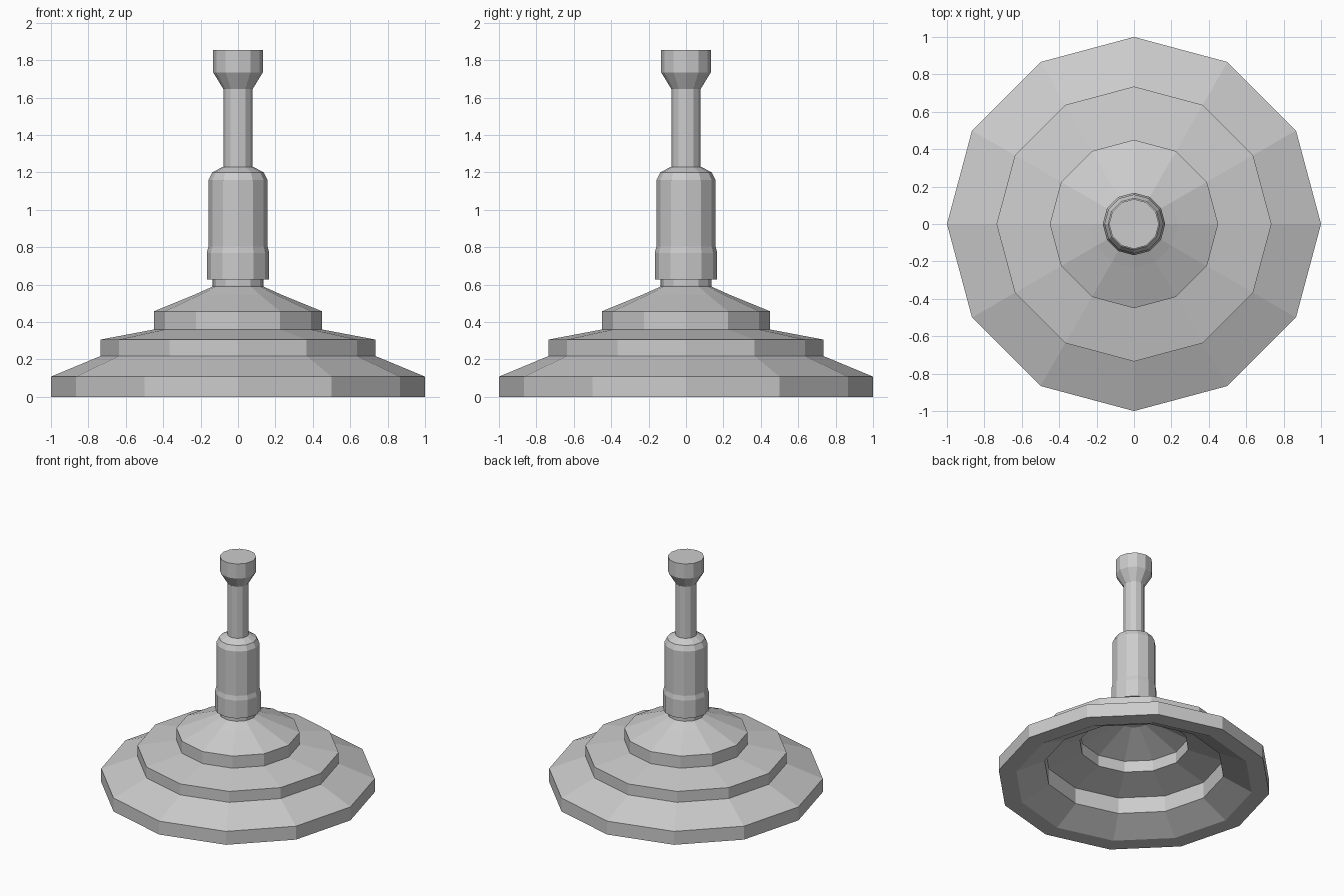
import bpy
import bmesh
from math import cos, sin, pi

SIDES = 12

cube = bpy.data.objects.get("Cube")
if cube:
    bpy.data.objects.remove(cube, do_unlink=True)

grey = bpy.data.materials.new("plain_grey")
grey.use_nodes = True
colour = (0.6, 0.6, 0.6, 1)
grey.diffuse_color = colour
grey.node_tree.nodes["Principled BSDF"].inputs["Base Color"].default_value = colour


def lathe(name, profile):
    """Spin (radius, height) points into a closed flat-faced solid."""
    bm = bmesh.new()
    rings = []
    for r, z in profile:
        rings.append([bm.verts.new((r * cos(2 * pi * i / SIDES),
                                    r * sin(2 * pi * i / SIDES), z))
                      for i in range(SIDES)])
    for low, high in zip(rings, rings[1:]):
        for i in range(SIDES):
            j = (i + 1) % SIDES
            bm.faces.new((low[i], low[j], high[j], high[i]))
    for end in (rings[0], rings[-1]):
        bm.faces.new(end)
    bmesh.ops.recalc_face_normals(bm, faces=bm.faces[:])
    mesh = bpy.data.meshes.new(name)
    bm.to_mesh(mesh)
    bm.free()
    mesh.materials.append(grey)
    obj = bpy.data.objects.new(name, mesh)
    bpy.context.collection.objects.link(obj)
    return obj


# Hollow stepped base: inner shell from its ceiling out to the rim, then outer shell
inner = [(0.11, 0.52), (0.40, 0.40), (0.40, 0.31), (0.66, 0.24),
         (0.66, 0.11), (0.87, 0)]
outer = [(1, 0), (1, 0.108), (0.735, 0.218), (0.735, 0.306), (0.45, 0.36),
         (0.45, 0.457), (0.235, 0.545), (0.135, 0.59)]
lathe("stepped_base", inner + outer)

# Short neck between base and sleeve
lathe("neck", [(0.135, 0.58), (0.135, 0.64)])

# Sleeve with a wider foot and a chamfered shoulder
lathe("sleeve", [(0.167, 0.628), (0.167, 0.77), (0.158, 0.805), (0.158, 1.16),
                 (0.138, 1.2), (0.08, 1.23)])

# Thin stem flaring into the end cap
lathe("stem_and_cap", [(0.078, 1.2), (0.078, 1.645), (0.133, 1.735), (0.133, 1.853)])
